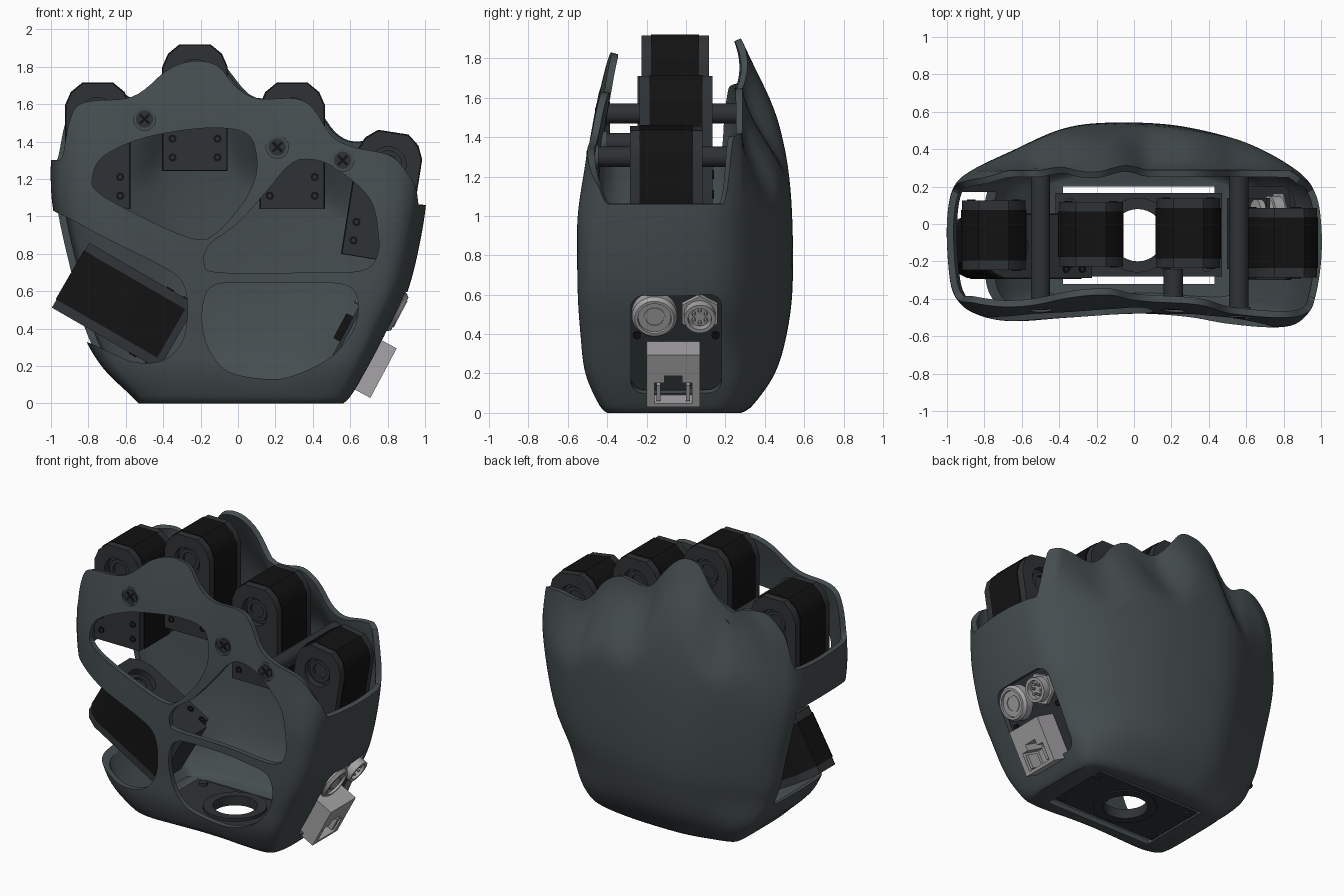
import bpy, bmesh, math
from mathutils import Matrix, Vector

if "Cube" in bpy.data.objects:
    bpy.data.objects.remove(bpy.data.objects["Cube"])
T, R = Matrix.Translation, Matrix.Rotation
I = Matrix.Identity(4)

def material(name, *rgb):
    m = bpy.data.materials.new(name)
    m.diffuse_color = (*rgb, 1)
    m.use_nodes = True
    m.node_tree.nodes["Principled BSDF"].inputs["Base Color"].default_value = m.diffuse_color
    return m
SHELL = material("slate", .06, .075, .08)
DARK = material("dark_grey", .028, .032, .035)
BLACK = material("black", .006, .006, .006)
METAL = material("metal", .38, .37, .38)

def finish(name, bm, mat, mtx=I):
    bmesh.ops.recalc_face_normals(bm, faces=bm.faces)
    me = bpy.data.meshes.new(name)
    bm.to_mesh(me)
    bm.free()
    me.transform(mtx)
    ob = bpy.data.objects.new(name, me)
    bpy.context.collection.objects.link(ob)
    if mat:
        me.materials.append(mat)
    return ob

def prism(name, pts, y0, y1, mat=None, mtx=I):
    """Extrude an (x, z) profile along y."""
    bm = bmesh.new()
    a, b = [[bm.verts.new((x, y, z)) for x, z in pts] for y in (y0, y1)]
    n = len(pts)
    bm.faces.new(a)
    bm.faces.new(b[::-1])
    for i in range(n):
        bm.faces.new((a[i], b[i], b[(i + 1) % n], a[(i + 1) % n]))
    return finish(name, bm, mat, mtx)

def lathe(name, prof, mat=None, mtx=I, n=32):
    """Revolve a closed (radius, height) profile round local z."""
    bm = bmesh.new()
    rings = [[bm.verts.new((r * math.cos(k * math.tau / n), r * math.sin(k * math.tau / n), h))
              for r, h in prof] for k in range(n)]
    m = len(prof)
    for k in range(n):
        p, q = rings[k], rings[(k + 1) % n]
        for j in range(m):
            i = (j + 1) % m
            if prof[j][0] + prof[i][0] > 0:
                bm.faces.new((p[j], q[j], q[i], p[i]))
    bmesh.ops.remove_doubles(bm, verts=bm.verts, dist=1e-5)
    bmesh.ops.dissolve_degenerate(bm, edges=bm.edges, dist=1e-5)
    return finish(name, bm, mat, mtx)

def disc(r, a, b):
    return [(0, a), (r, a), (r, b), (0, b)]

def tube(r0, r1, a, b):
    return [(r0, a), (r1, a), (r1, b), (r0, b)]

def rect(x0, x1, z0, z1, r=0.0):
    if not r:
        return [(x0, z0), (x1, z0), (x1, z1), (x0, z1)]
    return [(cx + r * math.cos(math.radians(a + d)), cz + r * math.sin(math.radians(a + d)))
            for cx, cz, a in ((x1 - r, z1 - r, 0), (x0 + r, z1 - r, 90), (x0 + r, z0 + r, 180), (x1 - r, z0 + r, 270))
            for d in range(0, 91, 15)]

def apply(ob, kind, **kw):
    m = ob.modifiers.new(kind, kind)
    for k, v in kw.items():
        setattr(m, k, v)
    bpy.context.view_layer.objects.active = ob
    bpy.ops.object.modifier_apply(modifier=m.name)

def cut(ob, cutter):
    apply(ob, 'BOOLEAN', object=cutter, operation='DIFFERENCE', solver='EXACT')
    bpy.data.objects.remove(cutter)

def spline(pts, n, closed=True):
    """Catmull-Rom through points of any dimension."""
    out, c = [], len(pts)
    get = (lambda i: pts[i % c]) if closed else (lambda i: pts[max(0, min(c - 1, i))])
    for i in range(c if closed else c - 1):
        P = [get(i + k) for k in (-1, 0, 1, 2)]
        for s in range(n):
            t = s / n
            out.append(tuple(.5 * (2 * b + (c_ - a) * t + (2 * a - 5 * b + 4 * c_ - d) * t * t
                                   + (3 * b - a - 3 * c_ + d) * t ** 3) for a, b, c_, d in zip(*P)))
    return out if closed else out + [tuple(pts[-1])]

def lookup(table, v):
    for p, q in zip(table, table[1:]):
        if v <= q[0]:
            t = max(0, (v - p[0]) / max(1e-6, q[0] - p[0]))
            return [a + (b - a) * t for a, b in zip(p[1:], q[1:])]
    return list(table[-1][1:])

def step(a, b, v):
    t = max(0, min(1, (v - a) / (b - a)))
    return t * t * (3 - 2 * t)

# palm shell: outline scaled per height, running up to a scalloped rim
outline = spline([(1, 0), (.97, .3), (.88, .52), (.7, .73), (.5, .87), (.2, .98), (-.15, 1), (-.4, .94),
                  (-.65, .74), (-.88, .53), (-.97, .35), (-1, 0), (-.99, -.45), (-.96, -.7), (-.88, -.85),
                  (-.7, -.94), (-.4, -.91), (0, -.87), (.3, -.9), (.55, -.97), (.8, -1), (.92, -.92),
                  (.97, -.7), (1, -.35)], 10)
extent = spline([(0, .53, .56, .40, .28), (.04, .57, .60, .44, .34), (.2, .73, .70, .51, .45),
                 (.4, .84, .81, .535, .51), (.65, .90, .92, .55, .54), (1.05, .99, 1, .55, .535),
                 (1.35, 1, 1, .535, .50), (1.6, 1, 1, .495, .435), (1.92, .98, .98, .40, .27)], 8, False)
front_rim = spline([(-1, 1.36), (-.94, 1.4), (-.91, 1.53), (-.82, 1.61), (-.6, 1.63), (-.5, 1.68), (-.4, 1.77),
                    (-.3, 1.82), (-.2, 1.83), (-.1, 1.8), (-.02, 1.7), (.1, 1.63), (.3, 1.63), (.4, 1.58),
                    (.5, 1.43), (.62, 1.37), (.8, 1.33), (.89, 1.25), (1, 1.06)], 5, False)
back_rim = spline([(-1, 1.3), (-.92, 1.52), (-.8, 1.66), (-.65, 1.67), (-.55, 1.63), (-.45, 1.7), (-.32, 1.87),
                   (-.2, 1.9), (-.1, 1.84), (.05, 1.66), (.15, 1.63), (.3, 1.65), (.42, 1.58), (.52, 1.45),
                   (.62, 1.4), (.78, 1.42), (.9, 1.4), (1, 1.3)], 5, False)

def on_shell(u, v, z, t=0.0, top=1.92):
    l, r, f, b = lookup(extent, z)
    v = math.copysign(abs(v) ** (.4 + .6 * step(0, .4, z)), v)     # squarer near the floor
    y = v * (f if v < 0 else b)
    curl = step(.7, 1.03, t) * min(1, max(0, (1.95 - top) / .3))   # lower rims curl inward
    y -= (max(0, y - .285) + .25 * min(0, y + .39)) * curl
    return Vector((u * (l if u < 0 else r), y, z))

def rim(u, v):
    p = on_shell(u, v, 1.4)
    side = 1.06 if u > 0 else 1.3
    if p.y > 0:
        return side + (lookup(back_rim, p.x)[0] - side) * step(.17, .245, p.y)
    return side + (lookup(front_rim, p.x)[0] - side) * step(-.38, -.46, p.y)

bm = bmesh.new()
ROWS = 48
rows = []
for k in range(ROWS + 1):
    t = (k / ROWS) ** 1.3
    rows.append([bm.verts.new(on_shell(u, v, rim(u, v) * t, t, rim(u, v))) for u, v in outline])
N = len(outline)
for a, b in zip(rows, rows[1:]):
    for i in range(N):
        j = (i + 1) % N
        bm.faces.new((a[i], a[j], b[j], b[i]))
bm.faces.new(rows[0][::-1])
shell = finish("palm_shell", bm, SHELL)
apply(shell, 'SOLIDIFY', thickness=.036, offset=-1)

# windows in the front wall, thumb opening, floor opening, connector opening
windows = [
    [(-.78, 1.2), (-.72, 1.32), (-.5, 1.42), (-.2, 1.47), (0, 1.46), (.08, 1.4), (.1, 1.25), (.055, 1.12),
     (-.03, 1.0), (-.12, .91), (-.2, .875), (-.35, .92), (-.6, 1.04), (-.75, 1.13)],
    [(-.15, .85), (0, .965), (.15, 1.13), (.26, 1.26), (.35, 1.305), (.5, 1.27), (.7, 1.1), (.75, .9),
     (.74, .78), (.66, .71), (.4, .7), (-.1, .7), (-.18, .75)],
    [(-.18, .56), (-.13, .63), (0, .645), (.4, .645), (.58, .63), (.64, .55), (.62, .4), (.5, .25),
     (.3, .15), (.15, .13), (-.05, .17), (-.15, .28), (-.19, .42)]]
for w in windows:
    cut(shell, prism("window_cutter", spline(w, 6), -.8, -.2))
thumb_gap = [(-1.2, 1.1), (-.97, 1.02), (-.7, .88), (-.42, .74), (-.3, .65), (-.27, .5), (-.3, .33),
             (-.4, .23), (-.55, .22), (-.68, .27), (-.85, .34), (-1.2, .4)]
cut(shell, prism("thumb_cutter", spline(thumb_gap, 6), -.8, .17))
cut(shell, prism("floor_cutter", rect(-.38, .43, -.1, .1), -.32, .2))
PANEL = T((.76, 0, .33)) @ R(math.radians(28), 4, 'Y')
SIDE = PANEL @ R(math.radians(90), 4, 'Z')      # profile in (y, up), extruded along -normal
cut(shell, prism("panel_cutter", rect(-.28, .18, -.26, .3, .07), -.2, .12, None, SIDE))

# base plate with wrist hole, flange and bolts
base = prism("base_plate", rect(-.42, .47, .012, .05), -.28, .165, DARK)
cut(base, lathe("hole_cutter", disc(.14, -.1, .2), None, T((.02, -.06, 0))))
lathe("wrist_flange", tube(.14, .2, .004, .07), DARK, T((.02, -.06, 0)))
for x in (-.34, .39):
    for y in (-.23, .11):
        lathe("base_bolt", disc(.028, .003, .07), DARK, T((x, y, 0)), 12)

# finger knuckle blocks: two bored cheeks around a black core, tip at local z = 0
FRONT = R(math.radians(90), 4, 'X')
def knuckle(name, mtx, h=.67, w=.17, d=.185):
    prof = [(-w, -h), (w, -h), (w, -.12), (w - .03, -.05), (w - .09, 0), (-w + .09, 0), (-w + .03, -.05), (-w, -.12)]
    core = [(x * 1.03, z * 1.01 + .005) for x, z in prof]
    prism(name + "_core", core, -d + .05, d - .05, BLACK, mtx)
    for s in (-1, 1):
        cheek = prism(name + "_cheek", prof, min(s * d, s * (d - .06)), max(s * d, s * (d - .06)), DARK, mtx)
        axis = mtx @ T((0, s * d, -.17)) @ R(math.radians(-90 * s), 4, 'X')
        cut(cheek, lathe("bore_cutter", disc(.095, -.045, .05), None, axis))
        lathe(name + "_bearing", tube(.05, .075, -.05, -.025), DARK, axis, 24)
        for x in (-.12, .12):
            for z in (-.5, -.6):
                lathe(name + "_bolt", tube(.01, .022, -.01, .006), BLACK,
                      mtx @ T((x, s * d, z)) @ R(math.radians(-90 * s), 4, 'X'), 12)

knuckle("first_finger", T((-.75, -.06, 1.71)))
knuckle("second_finger", T((-.23, -.055, 1.915)), d=.172)
knuckle("third_finger", T((.29, -.05, 1.71)))
knuckle("fourth_finger", T((.83, -.1, 1.445)) @ R(math.radians(9), 4, 'Y'), .68)
c, s = math.cos(math.radians(30)), .5
thumb = Matrix(((0, s, -c, -.895), (-1, 0, 0, -.12), (0, c, s, .685), (0, 0, 0, 1)))
knuckle("thumb", thumb, .62, d=.2)
prism("thumb_bracket", rect(-.1, .17, -.66, -.6), -.2, .2, DARK, thumb)

# cross rods between the walls, with cross-head screws at the front
for x, z, y0, y1 in ((-.5, 1.52, -.462, .3), (.21, 1.37, -.462, -.24), (.56, 1.3, -.505, .3)):
    m = T((x, 0, z)) @ FRONT
    cut(shell, lathe("screw_cutter", disc(.06, -y0 - .1, -y0 + .1), None, m))
    lathe("cross_rod", disc(.052, -y1, -y0 - .03), DARK, m)
    lathe("screw_rim", tube(.045, .062, -y0 - .06, -y0 - .012), SHELL, m)
    lathe("screw_head", disc(.046, -y0 - .03, -y0 - .004), DARK, m)
    for a in (45, 135):
        prism("screw_slot", rect(-.035, .035, -.007, .007), y0 + .001, y0 + .004, BLACK,
              T((x, 0, z)) @ R(math.radians(a), 4, 'Y'))

# connector panel on the right side
prism("connector_panel", rect(-.3, .2, -.27, .31, .07), .05, .08, DARK, SIDE)
def facing(y, t):
    return PANEL @ T((-.022, y, t)) @ R(math.radians(90), 4, 'Y')
lathe("button_collar", [(.085, -.1), (.115, -.1), (.115, .025), (.1, .045), (.085, .045)], METAL, facing(-.16, .18))
lathe("button_cap", disc(.083, -.12, .03), METAL, facing(-.16, .18))
lathe("button_ring", tube(.045, .055, .02, .035), METAL, facing(-.16, .18))
lathe("plug_nut", tube(.07, .105, -.06, .0), METAL, facing(.07, .18), 6)
lathe("plug_barrel", tube(.06, .08, -.12, .05), METAL, facing(.07, .18))
lathe("plug_insert", disc(.062, -.2, .01), METAL, facing(.07, .18))
for k in range(6):
    a = k * math.tau / 6
    lathe("plug_pin", disc(.008, 0, .04), METAL,
          facing(.07, .18) @ T((.035 * math.cos(a), .035 * math.sin(a), 0)), 8)
socket = prism("socket_box", rect(-.2, .07, -.29, .01), -.095, .12, METAL, SIDE)
cut(socket, prism("socket_cutter", rect(-.16, .03, -.27, -.15), -.2, .05, None, SIDE))
cut(socket, prism("latch_cutter", rect(-.11, -.02, -.16, -.11), -.2, .05, None, SIDE))
for y in (-.15, .0):
    prism("socket_spring", rect(y, y + .02, -.26, -.17), -.085, .0, METAL, SIDE)
for y in (-.25, .15):
    lathe("panel_bolt", disc(.02, -.04, -.013), BLACK, facing(y, .05), 12)

# circuit board inside
prism("circuit_board", rect(-.24, .14, -.2, .25), .17, .19, DARK, SIDE)
prism("board_chip", rect(-.15, 0, -.1, .05), .19, .23, BLACK, SIDE)

# smooth shading with crisp edges
bpy.ops.object.select_all(action='SELECT')
bpy.context.view_layer.objects.active = shell
bpy.ops.object.shade_smooth_by_angle(angle=math.radians(32))
